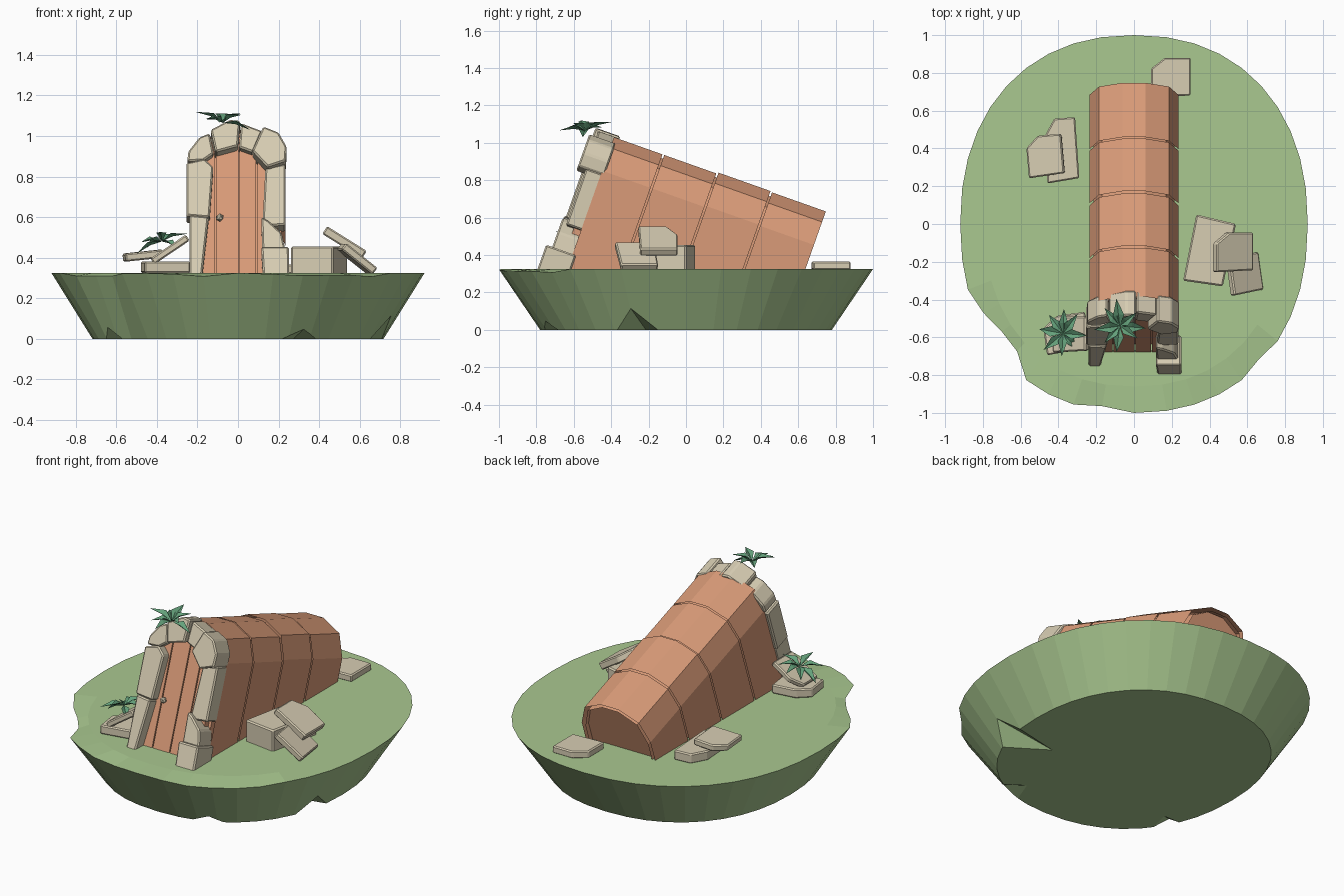
import bpy, bmesh, math, random
from mathutils import Matrix, Vector, Euler

if "Cube" in bpy.data.objects:
    bpy.data.objects.remove(bpy.data.objects["Cube"])

random.seed(4)
TILT = math.radians(19.5)
S, C = math.sin(TILT), math.cos(TILT)
# tunnel frame: local x = width, local y = up across the tunnel, local z = back along it
TUN = Matrix(((1, 0, 0, 0), (0, S, C, -0.385), (0, C, -S, 1.03), (0, 0, 0, 1)))


def mat(name, rgb):
    m = bpy.data.materials.new(name)
    m.diffuse_color = (*rgb, 1)
    m.use_nodes = True
    m.node_tree.nodes["Principled BSDF"].inputs["Base Color"].default_value = m.diffuse_color
    return m


WOOD = mat("wood", (0.70, 0.33, 0.19))
STONE = mat("stone", (0.68, 0.61, 0.45))
GRASS = mat("grass", (0.40, 0.58, 0.28))
LEAF = mat("leaf", (0.13, 0.36, 0.20))


def finish(name, bm, m, bevel=0):
    bmesh.ops.recalc_face_normals(bm, faces=bm.faces)
    me = bpy.data.meshes.new(name)
    bm.to_mesh(me)
    bm.free()
    ob = bpy.data.objects.new(name, me)
    bpy.context.collection.objects.link(ob)
    if m:
        me.materials.append(m)
    if bevel:
        b = ob.modifiers.new("bevel", 'BEVEL')
        b.width, b.segments = bevel, 1
    return ob


def prism(name, poly, h0, h1, mtx, m, bevel=0, clip=None):
    bm = bmesh.new()
    a = [bm.verts.new(mtx @ Vector((x, y, h0))) for x, y in poly]
    b = [bm.verts.new(mtx @ Vector((x, y, h1))) for x, y in poly]
    bm.faces.new(a)
    bm.faces.new(b)
    for i in range(len(a)):
        j = i - 1
        bm.faces.new((a[j], a[i], b[i], b[j]))
    if clip is not None:  # cut off what lies under the ground
        g = bm.verts[:] + bm.edges[:] + bm.faces[:]
        bmesh.ops.bisect_plane(bm, geom=g, plane_co=(0, 0, clip), plane_no=(0, 0, -1), clear_outer=True)
        bmesh.ops.holes_fill(bm, edges=[e for e in bm.edges if e.is_boundary])
    return finish(name, bm, m, bevel)


# ---- grassy ground with chipped rim
nicks = {(-0.83, -0.5): 0.96, (-0.72, -0.65): 0.92, (-0.16, -0.99): 0.975, (0.7, -0.7): 0.98}
bm = bmesh.new()
N = 40
rings = []
for k, (scale, z) in enumerate(((0.86, 0.325), (1, 0.325), (0.78, 0))):
    ring = []
    for i in range(N):
        t = 2 * math.pi * i / N
        c, s = math.cos(t), math.sin(t)
        x = math.copysign(abs(c) ** 0.9, c) * 0.92 * scale
        y = math.copysign(abs(s) ** 0.9, s) * scale
        zz = z
        if k == 1:
            for (nx, ny), f in nicks.items():
                if (x - nx * 0.95) ** 2 + (y - ny) ** 2 < 0.012:
                    x, y, zz = x * f, y * f, z - 0.015
            if y < -0.7:
                zz -= random.uniform(0, 0.015)
        ring.append(bm.verts.new((x, y, zz)))
    rings.append(ring)
bm.faces.new(rings[0])
bm.faces.new(rings[2])
for r0, r1 in zip(rings, rings[1:]):
    for i in range(N):
        bm.faces.new((r0[i - 1], r0[i], r1[i], r1[i - 1]))
ground = finish("ground", bm, GRASS)

# wedge chips broken from the lower edge
chips = [((.36, -.2, -.02), (1, -.62, -.02), (1, -.06, -.02), (.86, -.32, .15)),
         ((.25, -.55, -.02), (.1, -.95, -.02), (.62, -.8, -.02), (.36, -.85, .08)),
         ((-.5, -.35, -.02), (-.9, -.35, -.02), (-.6, -.75, -.02), (-.76, -.55, .12))]
for pts in chips:
    bm = bmesh.new()
    v = [bm.verts.new(p) for p in pts]
    for f in ((0, 1, 2), (0, 1, 3), (1, 2, 3), (0, 2, 3)):
        bm.faces.new([v[i] for i in f])
    cutter = finish("chip_cutter", bm, None)
    cutter.hide_render = True
    cutter.hide_viewport = True
    mod = ground.modifiers.new("chip", 'BOOLEAN')
    mod.operation, mod.object, mod.solver = 'DIFFERENCE', cutter, 'EXACT'

# ---- wooden tunnel: four shell sections around a smaller core
half = [(0.235, -0.95), (0.235, -0.19), (0.185, -0.06), (0.06, 0.0)]
outer = half + [(-x, y) for x, y in reversed(half)]
inner = [(x * 0.91, y if y < -0.9 else y - 0.02) for x, y in outer]
stops = [0.0, 0.285, 0.59, 0.895, 1.2]
for i, lift in enumerate((0, 0, 0.008, 0.004)):
    poly = [(x, y + lift) for x, y in outer + inner[::-1]]
    prism(f"tunnel_section_{i + 1}", poly, stops[i], stops[i + 1] - (0.01 if i < 3 else 0), TUN, WOOD, clip=0.3)
prism("tunnel_core", inner, 0.0, 1.17, TUN, WOOD, clip=0.3)


def front(name, poly, u0, u1, m, bevel=0):
    # polygon given as it appears in the front view (x, z)
    return prism(name, [(x, (z - 1.065) / C) for x, z in poly], u0, u1, TUN, m, bevel, clip=0.3)


# ---- door planks and knob
xs = [-0.2, -0.112, 0.005, 0.092, 0.2]
tops = [0.86, 0.95, 0.97, 0.95, 0.86]
for i in range(4):
    a, b = xs[i] + 0.003, xs[i + 1] - 0.003
    front(f"door_plank_{i + 1}", [(a, 0.2), (b, 0.2), (b, tops[i + 1]), (a, tops[i])], -0.04, 0.01, WOOD)
bm = bmesh.new()
bmesh.ops.create_icosphere(bm, subdivisions=1, radius=0.02,
                           matrix=Matrix.Translation(TUN @ Vector((-0.09, -0.48, -0.06))))
finish("door_knob", bm, STONE)

# ---- stone arch around the door
arch = [
    ([(-.24, .2), (-.19, .2), (-.145, .6), (-.24, .61)], -.11, .02),
    ([(-.255, .61), (-.14, .60), (-.122, .85), (-.165, .89), (-.255, .87)], -.10, .02),
    ([(-.25, .88), (-.17, .885), (-.12, .92), (-.14, 1.02), (-.19, 1.0), (-.245, .93)], -.09, .03),
    ([(-.135, 1.03), (-.11, .92), (0, .95), (.01, 1.075), (-.04, 1.08)], -.11, .03),
    ([(.015, 1.07), (.005, .95), (.075, .925), (.12, 1.03)], -.09, .03),
    ([(.125, 1.04), (.07, .92), (.145, .84), (.235, .87), (.24, .94), (.2, 1.01)], -.13, .02),
    ([(.135, .85), (.12, .56), (.235, .57), (.235, .87)], -.085, .02),
    ([(.115, .6), (.12, .43), (.235, .43), (.215, .52), (.15, .58)], -.115, .02),
    ([(.115, .44), (.13, .2), (.255, .2), (.25, .44)], -.15, .02),
]
for i, (poly, u0, u1) in enumerate(arch):
    front(f"arch_stone_{i + 1}", poly, u0, u1, STONE, 0.008)


# ---- loose slabs
def slab(name, loc, size, rot=(0, 0, 0)):
    a, b, h = (s / 2 for s in size)
    poly = [(-a, -b), (a, -b * 0.9), (a, b), (-a * 0.3, b), (-a, b * 0.45)]
    m = Matrix.Translation(loc) @ Euler([math.radians(r) for r in rot]).to_matrix().to_4x4()
    prism(name, poly, -h, h, m, STONE, 0.007)


slab("back_slab", (.195, .775, .343), (.21, .21, .045))
slab("left_slab_low", (-.385, .39, .352), (.17, .34, .06), (0, 0, 4))
slab("left_slab_high", (-.47, .36, .41), (.19, .22, .04), (0, -6, 5))
slab("plant_slab_low", (-.36, -.58, .353), (.23, .2, .055), (0, 0, 8))
slab("plant_slab_tilted", (-.335, -.585, .44), (.21, .19, .035), (0, -34, 0))
slab("right_slab_high", (.525, -.15, .475), (.23, .21, .045), (0, 32, 0))
slab("right_slab_low", (.585, -.265, .395), (.20, .21, .04), (0, 38, 8))
prism("right_block", [(.26, -.3), (.47, -.33), (.54, 0), (.33, .05)], .31, .455,
      Matrix.Identity(4), STONE, 0.008)


# ---- star-shaped plants made of folded blades
def plant(name, loc, n, length, pitch):
    bm = bmesh.new()
    for i in range(n):
        L = length * random.uniform(0.8, 1.1)
        m = (Matrix.Translation(loc) @ Matrix.Rotation(2 * math.pi * i / n + random.uniform(-.2, .2), 4, 'Z')
             @ Matrix.Rotation(-math.radians(random.uniform(*pitch)), 4, 'Y'))
        p = [bm.verts.new(m @ Vector(q)) for q in
             ((0, 0, 0), (L * .45, L * .2, .018), (L, 0, -.02), (L * .45, -L * .2, .018), (L * .45, 0, 0))]
        for a, b in ((0, 1), (1, 2), (2, 3), (3, 0)):
            bm.faces.new((p[a], p[b], p[4]))
    finish(name, bm, LEAF)


plant("top_plant", (-.075, -.54, 1.065), 8, .145, (-15, 35))
plant("ground_plant", (-.375, -.58, .48), 8, .135, (-20, 30))
